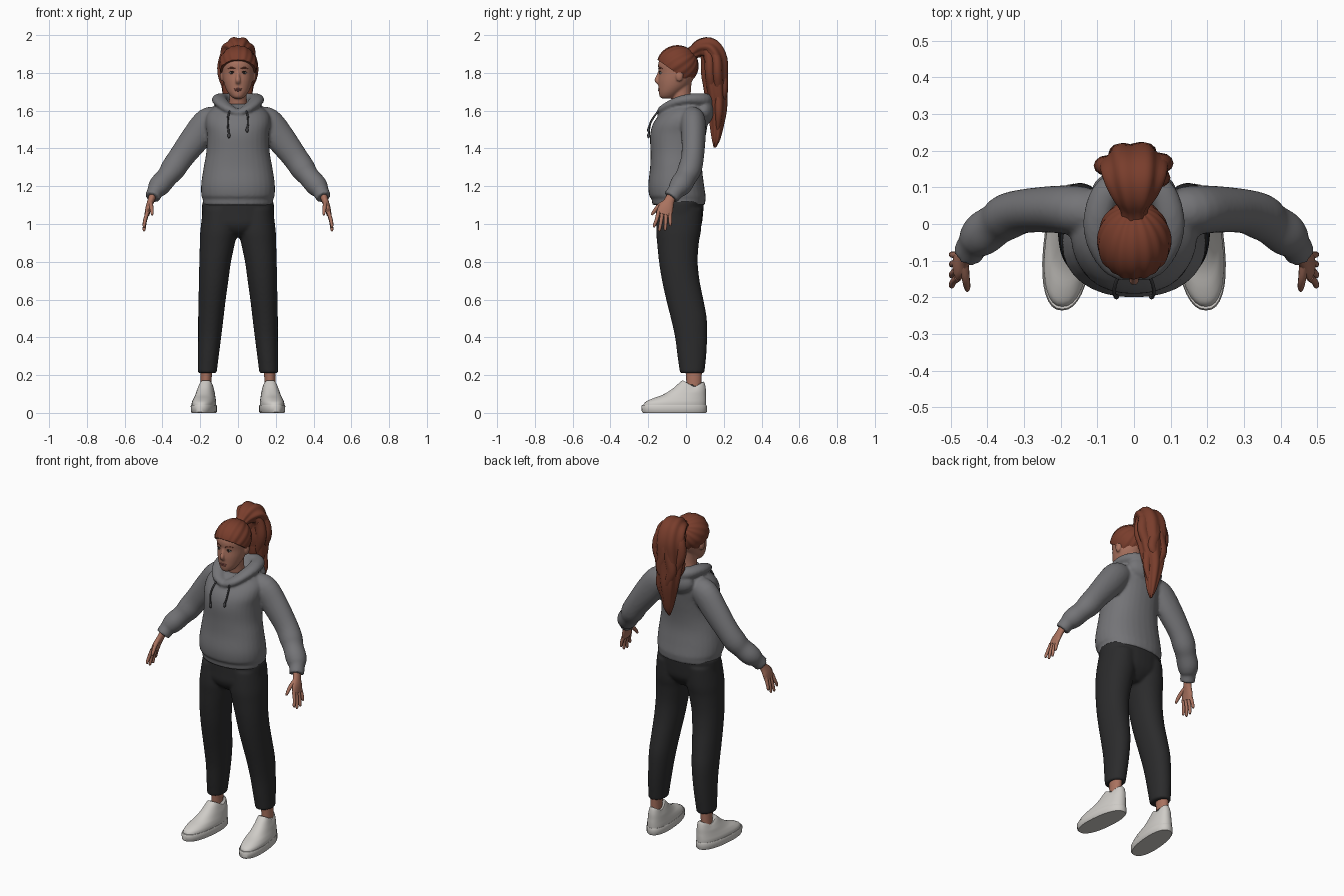
import bpy, bmesh, math
from mathutils import Vector, Matrix


def material(name, r, g, b):
    m = bpy.data.materials.new(name)
    m.diffuse_color = (r, g, b, 1)
    return m


GREY = material("hoodie grey", .175, .175, .185)
BLACK = material("trouser black", .024, .024, .025)
HAIR = material("auburn hair", .19, .047, .025)
SKIN = material("skin", .40, .17, .115)
WHITE = material("shoe white", .62, .60, .57)
CORD = material("cord dark grey", .06, .06, .065)
LIP = material("lip", .27, .085, .07)
IRIS = material("iris brown", .03, .02, .015)


def smooth_rows(rows, k=4):
    """Catmull-Rom interpolation of a list of number rows."""
    out, n = [], len(rows)
    for i in range(n - 1):
        p = [rows[max(0, min(n - 1, i + d))] for d in (-1, 0, 1, 2)]
        for j in range(k):
            t = j / k
            out.append([.5 * (2 * b + (c - a) * t + (2 * a - 5 * b + 4 * c - d) * t * t
                              + (3 * b - a - 3 * c + d) * t ** 3) for a, b, c, d in zip(*p)])
    return out + [list(rows[-1])]


def skin_rings(bm, rings):
    vs = [[bm.verts.new(p) for p in r] for r in rings]
    n = len(vs[0])
    for a, b in zip(vs, vs[1:]):
        for i in range(n):
            bm.faces.new((a[i], a[(i + 1) % n], b[(i + 1) % n], b[i]))
    bm.faces.new(vs[0])
    bm.faces.new(vs[-1])


def stack(bm, rows, k=4, n=32, p=2.0, s=1, shear=0):
    """Horizontal rings: z, front y, back y, half width, centre x."""
    rings = []
    for z, yf, yb, hw, cx in smooth_rows(rows, k):
        ring = []
        for i in range(n):
            a = 2 * math.pi * i / n
            c, d = math.cos(a), math.sin(a)
            y = (yf + yb) / 2 + (yb - yf) / 2 * math.copysign(abs(d) ** (2 / p), d)
            x = cx + hw * math.copysign(abs(c) ** (2 / p), c) + shear * y
            ring.append((s * x, y, z))
        rings.append(ring)
    skin_rings(bm, rings)


def tube(bm, rows, ref=(0, 1, 0), k=4, n=16, s=1, ridge=0, lobes=7, twist=0):
    """Tube along x, y, z with radius along ref and radius across it."""
    rows = smooth_rows(rows, k)
    pts = [Vector(r[:3]) for r in rows]
    rings = []
    for j, r in enumerate(rows):
        t = (pts[min(j + 1, len(pts) - 1)] - pts[max(j - 1, 0)]).normalized()
        u = Vector(ref)
        u = (u - t * u.dot(t)).normalized()
        v = t.cross(u)
        ring = []
        for i in range(n):
            a = 2 * math.pi * i / n
            m = 1 + ridge * math.cos(lobes * a + twist * j)
            q = pts[j] + m * (u * r[3] * math.cos(a) + v * r[4] * math.sin(a))
            ring.append((s * q.x, q.y, q.z))
        rings.append(ring)
    skin_rings(bm, rings)


def ball(bm, centre, radii, seg=20):
    m = Matrix.Translation(centre) @ Matrix.Diagonal((*radii, 1))
    bmesh.ops.create_uvsphere(bm, u_segments=seg, v_segments=seg // 2, radius=1, matrix=m)


def finish(name, bm, mat, blend=0, angle=55):
    bmesh.ops.recalc_face_normals(bm, faces=bm.faces)
    me = bpy.data.meshes.new(name)
    bm.to_mesh(me)
    bm.free()
    me.materials.append(mat)
    me.polygons.foreach_set("use_smooth", [True] * len(me.polygons))
    ob = bpy.data.objects.new(name, me)
    bpy.context.collection.objects.link(ob)
    if blend:
        # fuse overlapping volumes into one soft surface
        r = ob.modifiers.new("fuse", "REMESH")
        r.mode, r.voxel_size, r.use_smooth_shade = "VOXEL", blend, True
        sm = ob.modifiers.new("soften", "SMOOTH")
        sm.factor, sm.iterations = .5, 5
    else:
        me.set_sharp_from_angle(angle=math.radians(angle))
    return ob


SIDES = (-1, 1)

# hoodie: torso, sleeves, hood
bm = bmesh.new()
stack(bm, [(1.10, -.178, .10, .185, 0), (1.135, -.183, .104, .187, 0), (1.15, -.195, .104, .194, 0),
           (1.21, -.20, .095, .195, 0), (1.30, -.19, .085, .182, 0), (1.38, -.188, .09, .168, 0),
           (1.47, -.19, .105, .165, 0), (1.53, -.175, .115, .172, 0), (1.58, -.14, .12, .165, 0),
           (1.62, -.10, .11, .125, 0), (1.635, -.07, .09, .09, 0)], p=2.2)
for s in SIDES:
    tube(bm, [(.10, .03, 1.56, .06, .06), (.155, .037, 1.54, .067, .078), (.22, .04, 1.46, .064, .078),
              (.30, .035, 1.355, .06, .068), (.345, .02, 1.29, .063, .066), (.375, 0, 1.25, .058, .057),
              (.41, -.025, 1.21, .06, .058), (.43, -.045, 1.185, .052, .052), (.438, -.055, 1.173, .044, .043),
              (.453, -.08, 1.14, .043, .041)], s=s, n=24)
    tube(bm, [(0, -.125, 1.585, .022, .03), (.05, -.112, 1.61, .024, .036), (.09, -.05, 1.645, .026, .04),
              (.098, .02, 1.66, .03, .04), (.07, .09, 1.658, .035, .04), (0, .115, 1.65, .04, .04)],
         ref=(0, 0, 1), s=s)
ball(bm, (0, .095, 1.60), (.115, .058, .075))
finish("hoodie", bm, GREY, .008)

# hoodie drawstrings with knotted ends
bm = bmesh.new()
for s, drop in ((-1, 0), (1, .03)):
    tube(bm, [(.042, -.14, 1.605, .005, .005), (.052, -.168, 1.57, .005, .005),
              (.054, -.19, 1.53, .005, .005), (.048, -.197, 1.475 + drop, .005, .005)],
         ref=(1, 0, 0), n=8, s=s)
    ball(bm, (s * .048, -.198, 1.468 + drop), (.008, .008, .015), 10)
finish("drawstrings", bm, CORD)

# trousers
bm = bmesh.new()
stack(bm, [(.93, -.10, .03, .05, 0), (.96, -.14, .06, .11, 0), (1.0, -.16, .083, .18, 0),
           (1.05, -.16, .09, .19, 0), (1.12, -.158, .095, .19, 0)], p=2.2)
for s in SIDES:
    stack(bm, [(.21, -.032, .097, .05, .163), (.30, -.045, .107, .055, .157), (.40, -.058, .112, .061, .150),
               (.50, -.08, .11, .067, .144), (.60, -.105, .092, .072, .137), (.70, -.127, .072, .078, .129),
               (.80, -.143, .062, .084, .121), (.90, -.153, .068, .093, .109), (.97, -.158, .08, .098, .101),
               (1.08, -.15, .085, .09, .095)], s=s, p=2.1)
finish("trousers", bm, BLACK, .008)

# ankles
bm = bmesh.new()
for s in SIDES:
    stack(bm, [(.08, 0, .08, .03, .17), (.16, .002, .082, .029, .17), (.25, -.005, .085, .032, .165)], s=s)
finish("ankles", bm, SKIN)

# shoes: sole slab and upper, toes turned slightly outward
for s, side in ((-1, "right"), (1, "left")):
    bm = bmesh.new()
    stack(bm, [(0, -.228, .106, .062, .175), (.006, -.234, .11, .066, .175),
               (.036, -.236, .11, .067, .175), (.042, -.232, .108, .064, .175)],
          k=1, p=2.3, s=s, shear=-.09)
    finish(side + "_sole", bm, WHITE, angle=40)
    bm = bmesh.new()
    stack(bm, [(.03, -.228, .106, .062, .175), (.055, -.218, .107, .062, .175), (.075, -.18, .107, .057, .174),
               (.095, -.125, .106, .051, .173), (.125, -.075, .105, .044, .172), (.155, -.04, .10, .038, .171),
               (.172, -.02, .094, .034, .170)], p=2.3, s=s, shear=-.09)
    # collar dips at the ankle sides
    for v in bm.verts:
        if v.co.z > .11:
            dip = max(0, 1 - abs(v.co.y - .045) / .06)
            v.co.z -= dip * .035 * (v.co.z - .11) / .06
    finish(side + "_shoe_upper", bm, WHITE)

# hands: palm, fingers, thumb
for s, side in ((-1, "right"), (1, "left")):
    bm = bmesh.new()
    tube(bm, [(.447, -.07, 1.165, .024, .02), (.462, -.09, 1.12, .028, .018),
              (.474, -.106, 1.085, .04, .016), (.482, -.117, 1.05, .041, .013)], s=s)
    for i, (ty, tz) in enumerate(((-.168, .982), (-.14, .962), (-.11, .965), (-.083, .99))):
        y0 = -.145 + .02 * i
        tube(bm, [(.479, y0, 1.065, .011, .011), (.492, (y0 + ty) / 2, (1.06 + tz) / 2, .0095, .0095),
                  (.497, ty, tz + .01, .008, .008), (.497, ty, tz, .004, .004)], n=10, s=s)
    tube(bm, [(.464, -.10, 1.12, .015, .013), (.459, -.145, 1.093, .012, .011),
              (.455, -.172, 1.062, .009, .009), (.455, -.182, 1.047, .004, .004)], n=10, s=s)
    finish(side + "_hand", bm, SKIN)

# head, neck, nose, ears
bm = bmesh.new()
stack(bm, [(1.664, -.125, -.07, .018, 0), (1.672, -.138, -.055, .034, 0), (1.695, -.144, -.025, .053, 0),
           (1.725, -.146, .01, .068, 0), (1.76, -.147, .035, .078, 0), (1.80, -.144, .05, .084, 0),
           (1.85, -.147, .05, .086, 0), (1.90, -.125, .035, .07, 0), (1.93, -.09, .01, .04, 0)])
stack(bm, [(1.54, -.06, .055, .06, 0), (1.62, -.065, .035, .05, 0), (1.68, -.075, .025, .046, 0),
           (1.75, -.08, .03, .05, 0)])
tube(bm, [(0, -.138, 1.81, .006, .008), (0, -.149, 1.783, .009, .009),
          (0, -.157, 1.76, .014, .010), (0, -.142, 1.742, .011, .008)], ref=(1, 0, 0), n=12)
for s in SIDES:
    ball(bm, (s * .085, -.035, 1.785), (.011, .02, .031))
finish("head", bm, SKIN, .005)

# eyes, brows, lips
bm, iris, brow = bmesh.new(), bmesh.new(), bmesh.new()
for s in SIDES:
    ball(bm, (s * .033, -.129, 1.80), (.0135, .012, .0065), 12)
    ball(iris, (s * .033, -.1385, 1.80), (.006, .004, .006), 10)
    tube(iris, [(.019, -.139, 1.803, .002, .002), (.033, -.139, 1.808, .0025, .0025),
                (.048, -.130, 1.803, .002, .002)], ref=(0, 0, 1), n=6, s=s)
    tube(brow, [(.015, -.145, 1.822, .003, .003), (.035, -.138, 1.828, .0035, .003),
                (.056, -.121, 1.822, .002, .002)], ref=(0, 0, 1), n=6, s=s)
finish("eye_whites", bm, WHITE)
finish("irises_and_lashes", iris, IRIS)
finish("eyebrows", brow, HAIR)
bm = bmesh.new()
ball(bm, (0, -.141, 1.715), (.022, .008, .005), 12)
ball(bm, (0, -.141, 1.707), (.018, .008, .005), 12)
finish("lips", bm, LIP)

# swept back hair: ridged ellipsoid cut along the hairline
bm = bmesh.new()
bmesh.ops.create_uvsphere(bm, u_segments=80, v_segments=24, radius=1)
turn = Vector((0, 0, 1)).rotation_difference(Vector((0, .8, .55))).to_matrix()
for v in bm.verts:
    a, flat = math.atan2(v.co.y, v.co.x), math.hypot(v.co.x, v.co.y)
    d = turn @ (v.co * (1 + flat * (.018 * math.cos(16 * a) + .012 * math.cos(7 * a + 1))))
    v.co = Vector((d.x * .10, d.y * .11 - .045, d.z * .106 + 1.84))
bmesh.ops.bisect_plane(bm, geom=bm.verts[:] + bm.edges[:] + bm.faces[:], plane_co=(0, -.14, 1.862),
                       plane_no=(0, .71, 1), clear_inner=True)
bmesh.ops.holes_fill(bm, edges=[e for e in bm.edges if e.is_boundary], sides=0)
finish("hair_cap", bm, HAIR)

# ponytail: ridged main body with overlapping locks
bm = bmesh.new()
tube(bm, [(0, .0, 1.885, .035, .035), (0, .04, 1.91, .036, .034), (0, .08, 1.93, .062, .05),
          (0, .125, 1.925, .084, .062), (0, .153, 1.87, .09, .066), (0, .153, 1.79, .088, .068),
          (0, .16, 1.70, .078, .058), (0, .165, 1.61, .06, .05), (.004, .162, 1.52, .042, .036),
          (.008, .158, 1.45, .026, .022), (.006, .152, 1.405, .006, .006)],
     ref=(1, 0, 0), n=56, ridge=.07, lobes=7, twist=.12)
for i in range(7):
    a = 2 * math.pi * i / 7 + .3
    c, d, end = math.cos(a), math.sin(a), 1.47 + .05 * ((i * 3) % 5)
    wave = .012 * (-1) ** i
    tube(bm, [(.03 * c, .10 + .02 * d, 1.945, .022, .018), (.062 * c, .145 + .042 * d, 1.89, .034, .026),
              (.064 * c + wave, .153 + .046 * d, 1.80, .034, .027), (.055 * c - wave, .16 + .038 * d, 1.70, .03, .026),
              (.042 * c + wave, .165 + .03 * d, (1.70 + end) / 2, .024, .02), (.022 * c, .16 + .02 * d, end, .004, .004)],
         ref=(1, 0, 0), n=12)
finish("ponytail", bm, HAIR)
